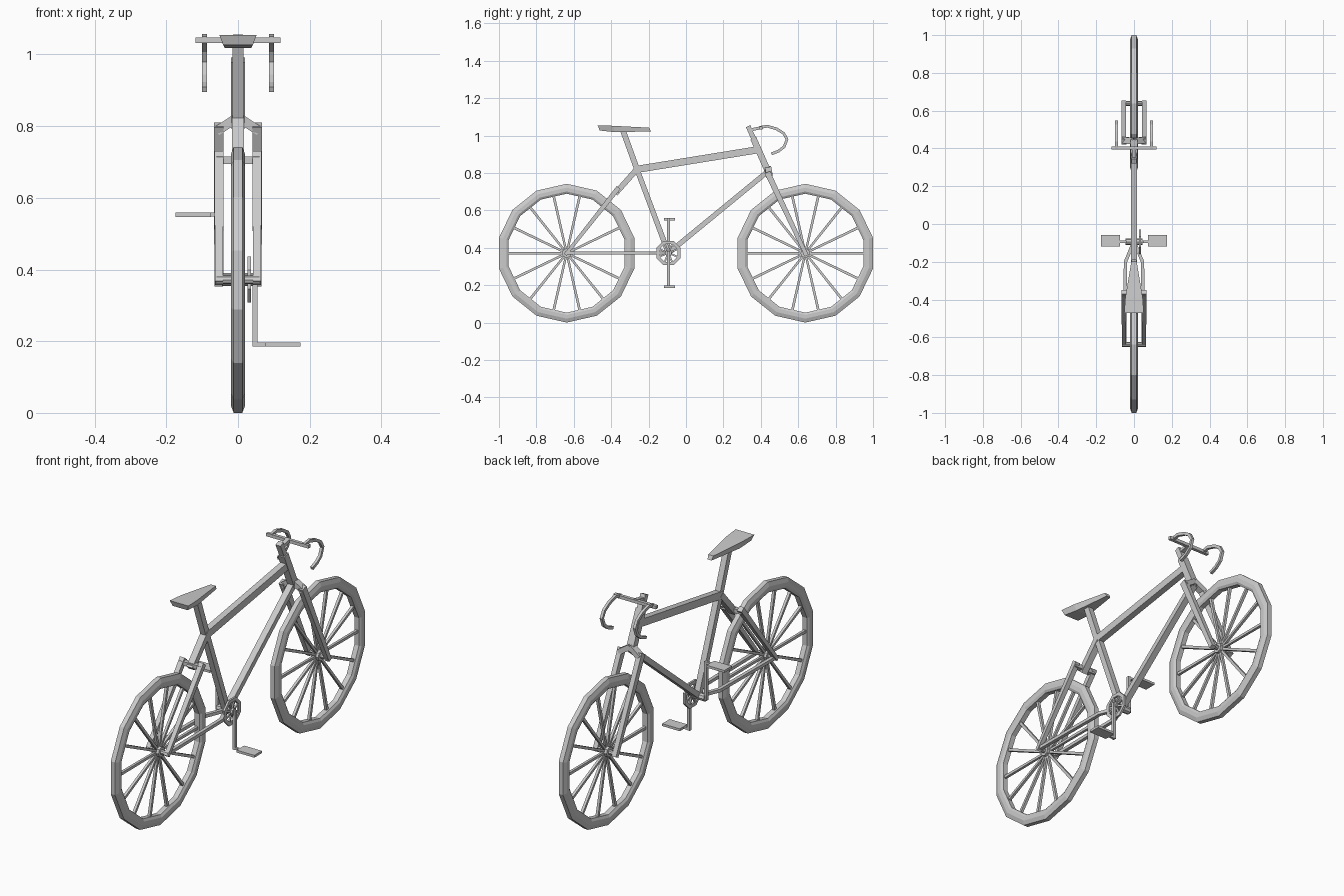
import bpy, math
from mathutils import Vector

if "Cube" in bpy.data.objects:
    bpy.data.objects.remove(bpy.data.objects["Cube"])

def mesh_obj(name, verts, faces):
    me = bpy.data.meshes.new(name)
    me.from_pydata([tuple(v) for v in verts], [], faces)
    me.update()
    ob = bpy.data.objects.new(name, me)
    bpy.context.collection.objects.link(ob)
    return ob

def bar(name, pts, sizes):
    """Rectangular section swept along points; sizes = (width, height) per point or one for all."""
    pts = [Vector(p) for p in pts]
    n = len(pts)
    if not isinstance(sizes, list):
        sizes = [sizes] * n
    verts, faces = [], []
    for i, p in enumerate(pts):
        a = (p - pts[i - 1]).normalized() if i else Vector()
        b = (pts[i + 1] - p).normalized() if i < n - 1 else Vector()
        t = (a + b).normalized()
        ref = Vector((1, 0, 0)) if abs(t.x) < 0.75 else Vector((0, 1, 0))
        side = (ref - t * ref.dot(t)).normalized()
        up = t.cross(side)
        w, h = sizes[i][0] / 2, sizes[i][1] / 2
        verts += [p + side * w * sx + up * h * sy for sx, sy in ((1, 1), (-1, 1), (-1, -1), (1, -1))]
    for i in range(n - 1):
        for k in range(4):
            m = (k + 1) % 4
            faces.append((i * 4 + k, i * 4 + m, i * 4 + 4 + m, i * 4 + 4 + k))
    faces += [(3, 2, 1, 0), tuple(range(n * 4 - 4, n * 4))]
    return mesh_obj(name, verts, faces)

def ring(name, profile, n, centre, offset=0.0):
    """Closed (radius, x) profile turned about the x axis."""
    verts, faces, m = [], [], len(profile)
    for i in range(n):
        a = offset + i * math.tau / n
        verts += [Vector(centre) + Vector((x, r * math.sin(a), r * math.cos(a))) for r, x in profile]
    for i in range(n):
        j = (i + 1) % n
        for k in range(m):
            l = (k + 1) % m
            faces.append((i * m + k, j * m + k, j * m + l, i * m + l))
    return mesh_obj(name, verts, faces)

def axle(name, centre, r, length, n=8):
    bpy.ops.mesh.primitive_cylinder_add(vertices=n, radius=r, depth=length, location=centre,
                                        rotation=(0, math.pi / 2, 0))
    bpy.context.object.name = name

# Wheels: 14-sided tyre, spokes to the middle of each side, hub
ZC = 0.371
tyre = [(0.371, -0.012), (0.371, 0.012), (0.35, 0.02), (0.33, 0.02), (0.318, 0.013),
        (0.318, -0.013), (0.33, -0.02), (0.35, -0.02)]
for end, yc in (("rear", -0.638), ("front", 0.638)):
    ring(end + "_tyre", tyre, 14, (0, yc, ZC))
    axle(end + "_hub", (0, yc, ZC), 0.026, 0.04)
    axle(end + "_axle", (0, yc, ZC), 0.012, 0.12)
    for i in range(14):
        a = (i + 0.5) * math.tau / 14
        d = Vector((0, math.sin(a), math.cos(a)))
        c = Vector((0, yc, ZC))
        bar(f"{end}_spoke_{i}", [c + d * 0.01, c + d * 0.316], [(0.012, 0.012), (0.014, 0.014)])

# Main frame
BB = (0, -0.094, 0.372)
bar("seat_tube", [BB, (0, -0.262, 0.82)], (0.03, 0.028))
bar("seat_post", [(0, -0.255, 0.80), (0, -0.338, 1.03)], (0.03, 0.03))
bar("top_tube", [(0, -0.27, 0.818), (0, 0.385, 0.924)], (0.032, 0.038))
bar("down_tube", [BB, (0, 0.44, 0.81)], (0.032, 0.027))
bar("head_tube", [(0, 0.36, 0.985), (0, 0.442, 0.80)], (0.038, 0.034))
bar("stem", [(0, 0.332, 1.05), (0, 0.37, 0.965)], (0.028, 0.026))
bar("stem_arm", [(0, 0.345, 1.03), (0, 0.402, 1.042)], (0.022, 0.016))

# Fork, rear stays and drop bars on both sides
for s, side in ((1, "right"), (-1, "left")):
    bar(side + "_fork_crown", [(0, 0.438, 0.825), (s * 0.058, 0.445, 0.787)], (0.034, 0.026))
    bar(side + "_fork_leg", [(s * 0.054, 0.435, 0.803), (s * 0.054, 0.645, 0.358)],
        [(0.026, 0.032), (0.024, 0.022)])
    bar(side + "_seat_stay", [(s * 0.053, -0.36, 0.722), (s * 0.053, -0.645, 0.362)],
        [(0.026, 0.026), (0.022, 0.018)])
    bar(side + "_chain_stay", [(s * 0.008, -0.11, ZC), (s * 0.045, -0.2, ZC), (s * 0.05, -0.64, ZC)],
        (0.018, 0.016))
    x = s * 0.093
    bar(side + "_drop", [(x, 0.395, 1.043), (x, 0.435, 1.05), (x, 0.485, 1.035), (x, 0.522, 1.012),
                         (x, 0.54, 0.98), (x, 0.525, 0.94), (x, 0.495, 0.917), (x, 0.457, 0.902)],
        (0.014, 0.015))
bar("stay_bridge", [(-0.06, -0.37, 0.705), (0.06, -0.37, 0.705)], (0.025, 0.02))
bar("stay_neck", [(0, -0.378, 0.69), (0, -0.262, 0.82)], (0.034, 0.03))
bar("handlebar", [(-0.118, 0.402, 1.04), (0.118, 0.402, 1.04)], (0.016, 0.016))

# Saddle: stations of (y, half width, bottom z, top z), narrower underneath
stations = [(-0.198, 0.014, 1.022, 1.042), (-0.39, 0.046, 1.018, 1.052), (-0.472, 0.052, 1.027, 1.055)]
sv, sf = [], [(0, 1, 2, 3), (11, 10, 9, 8)]
for y, w, lo, hi in stations:
    sv += [(-w, y, hi), (w, y, hi), (w * 0.8, y + 0.01, lo), (-w * 0.8, y + 0.01, lo)]
for i in (0, 4):
    sf += [(i + k, i + 4 + k, i + 4 + (k + 1) % 4, i + (k + 1) % 4) for k in range(4)]
mesh_obj("saddle", sv, sf)

# Bottom bracket, chainring, cranks and pedals
axle("bottom_bracket", BB, 0.018, 0.09)
ring("chainring", [(0.07, 0.026), (0.07, 0.036), (0.052, 0.036), (0.052, 0.026)], 8, BB, math.pi / 8)
for i in range(8):
    a = (i + 0.5) * math.tau / 8
    c = Vector(BB) + Vector((0.031, 0, 0))
    bar(f"chainring_arm_{i}", [c, c + Vector((0, math.sin(a), math.cos(a))) * 0.056], (0.008, 0.009))
for s, side in ((1, "right"), (-1, "left")):
    zp = BB[2] - s * 0.181
    bar(side + "_crank", [(s * 0.047, BB[1], BB[2] + s * 0.01), (s * 0.047, BB[1], zp - s * 0.006)],
        (0.014, 0.015))
    bar(side + "_pedal_pin", [(s * 0.045, BB[1], zp), (s * 0.09, BB[1], zp)], (0.011, 0.011))
    bar(side + "_pedal", [(s * 0.075, -0.088, zp), (s * 0.174, -0.088, zp)], (0.06, 0.012))

# Make all faces point outwards
import bmesh
for ob in bpy.data.objects:
    bm = bmesh.new()
    bm.from_mesh(ob.data)
    bmesh.ops.recalc_face_normals(bm, faces=bm.faces)
    bm.to_mesh(ob.data)
    bm.free()
